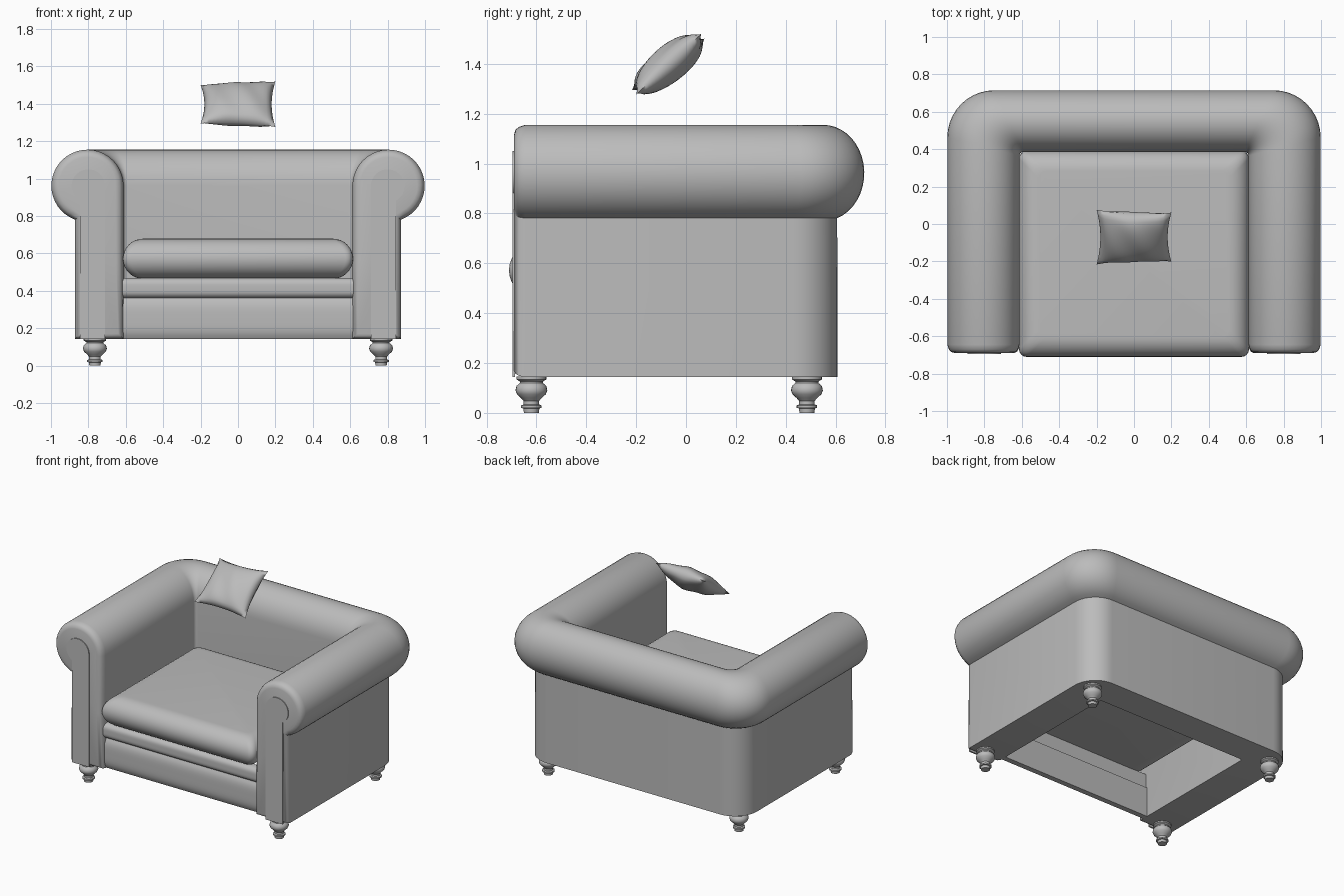
import bpy, bmesh, math
from math import sin, cos, pi
from mathutils import Matrix, Vector

cube = bpy.data.objects.get("Cube")
if cube:
    bpy.data.objects.remove(cube)

fabric = bpy.data.materials.new("grey_fabric")
fabric.use_nodes = True
GREY = (0.5, 0.5, 0.5, 1)
fabric.diffuse_color = GREY
fabric.node_tree.nodes["Principled BSDF"].inputs["Base Color"].default_value = GREY


def finish(name, bm, angle=40):
    bmesh.ops.recalc_face_normals(bm, faces=bm.faces)
    mesh = bpy.data.meshes.new(name)
    bm.to_mesh(mesh)
    bm.free()
    mesh.materials.append(fabric)
    obj = bpy.data.objects.new(name, mesh)
    bpy.context.collection.objects.link(obj)
    bpy.ops.object.select_all(action='DESELECT')
    obj.select_set(True)
    bpy.context.view_layer.objects.active = obj
    bpy.ops.object.shade_smooth_by_angle(angle=math.radians(angle))
    return obj


def loft(name, rings, angle=40):
    """Skin closed rings of equal length and cap both ends."""
    bm = bmesh.new()
    rows = [[bm.verts.new(p) for p in ring] for ring in rings]
    n = len(rows[0])
    for a, b in zip(rows, rows[1:]):
        for i in range(n):
            j = (i + 1) % n
            bm.faces.new((a[i], a[j], b[j], b[i]))
    bm.faces.new(rows[0])
    bm.faces.new(rows[-1])
    return finish(name, bm, angle)


def arc(cx, cz, r, start, end, steps):
    angles = [math.radians(start + (end - start) * i / steps) for i in range(steps + 1)]
    return [(cx + r * cos(a), cz + r * sin(a)) for a in angles]


# Arm cross-section: offset from the inner wall, height
BOTTOM = 0.143
section = [(0.26, BOTTOM), (0, BOTTOM), (0, 0.55)]
section += arc(0.193, 0.962, 0.193, 180, -70, 28)


def inset(points, amount):
    """Shrink the section along its corner normals, keeping the base level."""
    result = []
    for i, p in enumerate(points):
        p = Vector(p)
        a = (p - Vector(points[i - 1])).normalized()
        b = (Vector(points[(i + 1) % len(points)]) - p).normalized()
        normal = Vector((a.y + b.y, -a.x - b.x)).normalized()
        q = p + normal * amount
        result.append((q.x, max(q.y, BOTTOM)))
    return result


# Arms and back: one section swept round three sides
INNER_X, INNER_Y, BACK_SCALE = 0.612, 0.385, 0.855
FRONT = -0.69


def arm_end(side):
    ends = [(0.04, 0), (0.02, 0.006), (0.008, 0.02), (0, 0.045)]
    return [[(side * (INNER_X + d), FRONT + back, z) for d, z in inset(section, shrink)]
            for shrink, back in ends]


def corner(side, t):
    ring = []
    for d, z in section:
        r = 0.02 + 0.6 * d
        x = INNER_X + d - r * (1 - cos(t))
        y = INNER_Y + BACK_SCALE * d - r * (1 - sin(t))
        ring.append((side * x, y, z))
    return ring


turns = [pi / 2 * i / 10 for i in range(11)]
rings = arm_end(1) + [corner(1, t) for t in turns]
rings += [corner(-1, t) for t in reversed(turns)] + arm_end(-1)[::-1]
loft("arms_and_back", rings)

# Keyhole panels on the arm fronts
keyhole = [(0.845, BOTTOM), (0.71, BOTTOM)] + arc(0.8, 0.96, 0.09, 180, -60, 20)
for side, name in ((1, "left_arm_panel"), (-1, "right_arm_panel")):
    loft(name, [[(side * x, y, z) for x, z in keyhole] for y in (-0.685, -0.696)])


def rounded_rect(x0, x1, y0, y1, r, z):
    ring = []
    for cx, cy, start in ((x1 - r, y1 - r, 0), (x0 + r, y1 - r, 90),
                          (x0 + r, y0 + r, 180), (x1 - r, y0 + r, 270)):
        ring += [(x, y, z) for x, y in arc(cx, cy, r, start, start + 90, 4)]
    return ring


# Seat cushion with fully rounded sides
R = 0.107
layers = []
for i in range(17):
    a = -pi / 2 + pi * i / 16
    s = R * (1 - cos(a))
    layers.append(rounded_rect(-0.615 + s, 0.615 - s, -0.71 + s, 0.39 - s, 0.04,
                               0.572 + R * sin(a)))
loft("seat_cushion", layers)


# Front boards, softly rounded toward the front
def board(name, z0, z1, front, bulge):
    mid, half = (z0 + z1) / 2, (z1 - z0) / 2
    shape = [(front + 0.06, z0)]
    for i in range(13):
        u = -1 + i / 6
        shape.append((front + bulge * u ** 4, mid + half * u))
    shape.append((front + 0.06, z1))
    loft(name, [[(x, y, z) for y, z in shape] for x in (-0.62, 0.62)])


board("lower_front_board", BOTTOM, 0.362, -0.655, 0.02)
board("upper_front_board", 0.362, 0.468, -0.665, 0.025)

# Turned feet
turning = [(0.03, 0), (0.032, 0.018), (0.041, 0.02), (0.041, 0.03), (0.031, 0.034),
           (0.031, 0.048), (0.042, 0.06), (0.058, 0.075), (0.064, 0.09), (0.06, 0.108),
           (0.046, 0.12), (0.046, 0.126), (0.06, 0.134), (0.06, 0.146)]
for y, row in ((-0.62, "front"), (0.485, "back")):
    for x, side in ((0.765, "left"), (-0.765, "right")):
        loft(f"{row}_{side}_foot",
             [[(x + px, y + py, z) for px, py in arc(0, 0, r, 0, 345, 23)] for r, z in turning])

# Throw pillow: two puffed sheets with pinched sides
N = 20
bm = bmesh.new()
bmesh.ops.create_grid(bm, x_segments=N, y_segments=N, size=1)
copy = bmesh.ops.duplicate(bm, geom=bm.verts[:] + bm.edges[:] + bm.faces[:])
lower = {g for g in copy["geom"] if isinstance(g, bmesh.types.BMVert)}
for v in bm.verts:
    u, w = v.co.x, v.co.y
    puff = 0.07 * max(0, (1 - u * u) * (1 - w * w)) ** 0.5
    wrinkle = 1 + 0.06 * sin(7 * u + 3 * w)
    x = 0.2 * u * (1 - 0.1 * (1 - w * w) * u * u)
    y = 0.178 * w * (1 - 0.1 * (1 - u * u) * w * w)
    v.co = (x, y, (-1 if v in lower else 1) * puff * wrinkle + 0.012 * u * w)
bmesh.ops.remove_doubles(bm, verts=bm.verts, dist=0.0005)
bm.transform(Matrix.Translation((0, -0.07, 1.398)) @ Matrix.Rotation(math.radians(39), 4, 'X'))
finish("throw_pillow", bm, 80)
